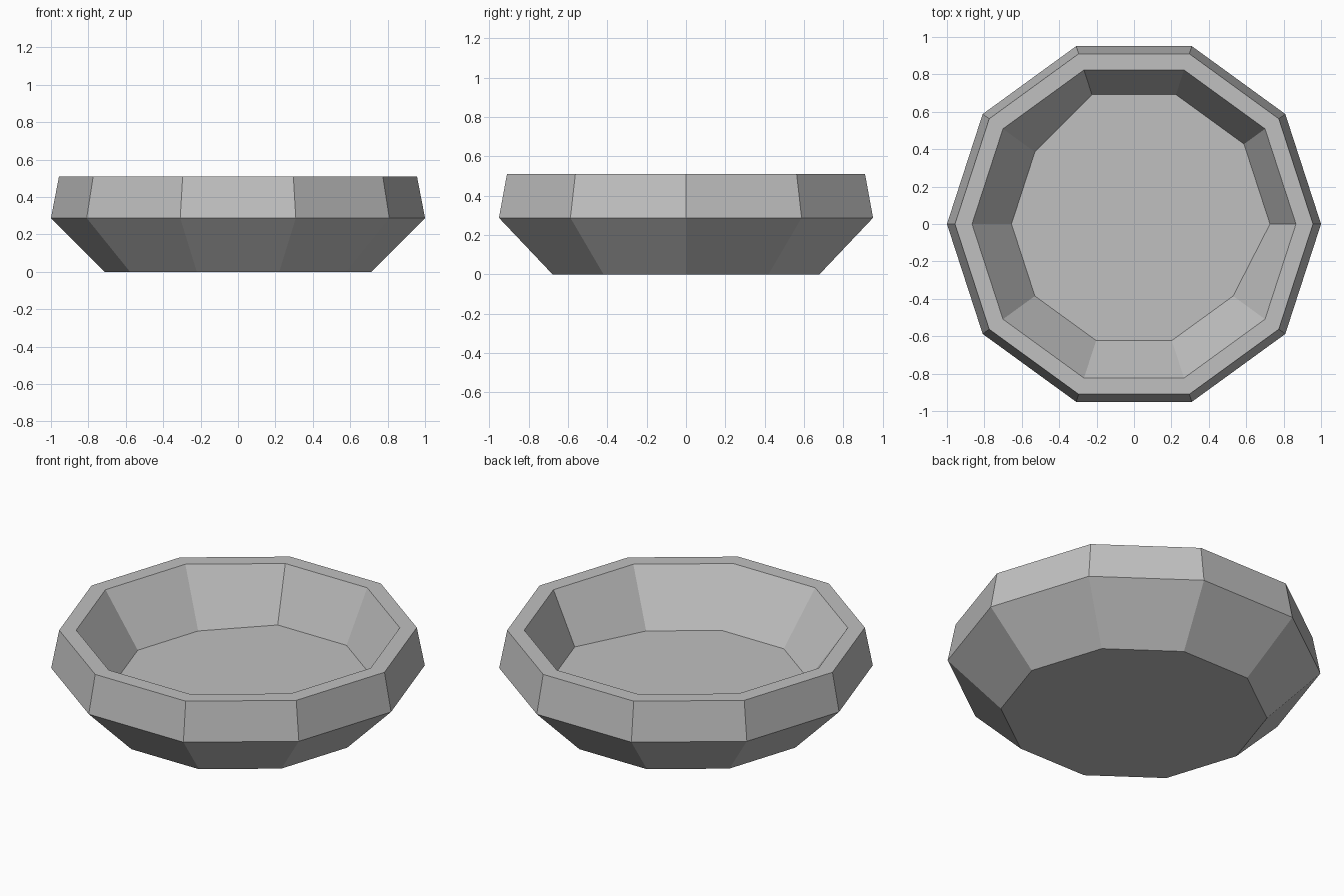
import bpy
import bmesh
from math import cos, sin, tau

cube = bpy.data.objects.get("Cube")
if cube:
    bpy.data.objects.remove(cube, do_unlink=True)

SIDES = 10

# Single plain grey
grey = bpy.data.materials.new("plain grey")
colour = (0.53, 0.53, 0.53, 1.0)
grey.use_nodes = True
grey.diffuse_color = colour
grey.node_tree.nodes["Principled BSDF"].inputs["Base Color"].default_value = colour

bm = bmesh.new()


def ring(z, radius):
    """Ten-sided ring; radius is a function of the corner number."""
    return [bm.verts.new((radius(i) * cos(tau * i / SIDES),
                          radius(i) * sin(tau * i / SIDES), z))
            for i in range(SIDES)]


# Profile from the base, up the outside, over the rim and down the inside
rings = [
    ring(0.0, lambda i: 0.714),
    ring(0.287, lambda i: 1.0),
    ring(0.51, lambda i: 0.957),
    ring(0.51, lambda i: 0.866),
    # Floor is wider along one stretch, where the inner wall is steeper
    ring(0.209, lambda i: 0.727 if i < 4 else 0.655),
]

# Walls
for low, high in zip(rings, rings[1:]):
    for i in range(SIDES):
        j = (i + 1) % SIDES
        bm.faces.new((low[i], low[j], high[j], high[i]))

# Underside and inner floor
bm.faces.new(rings[0][::-1])
bm.faces.new(rings[-1])
bmesh.ops.recalc_face_normals(bm, faces=bm.faces[:])

mesh = bpy.data.meshes.new("bowl")
bm.to_mesh(mesh)
bm.free()
mesh.materials.append(grey)
bowl = bpy.data.objects.new("bowl", mesh)
bpy.context.collection.objects.link(bowl)
